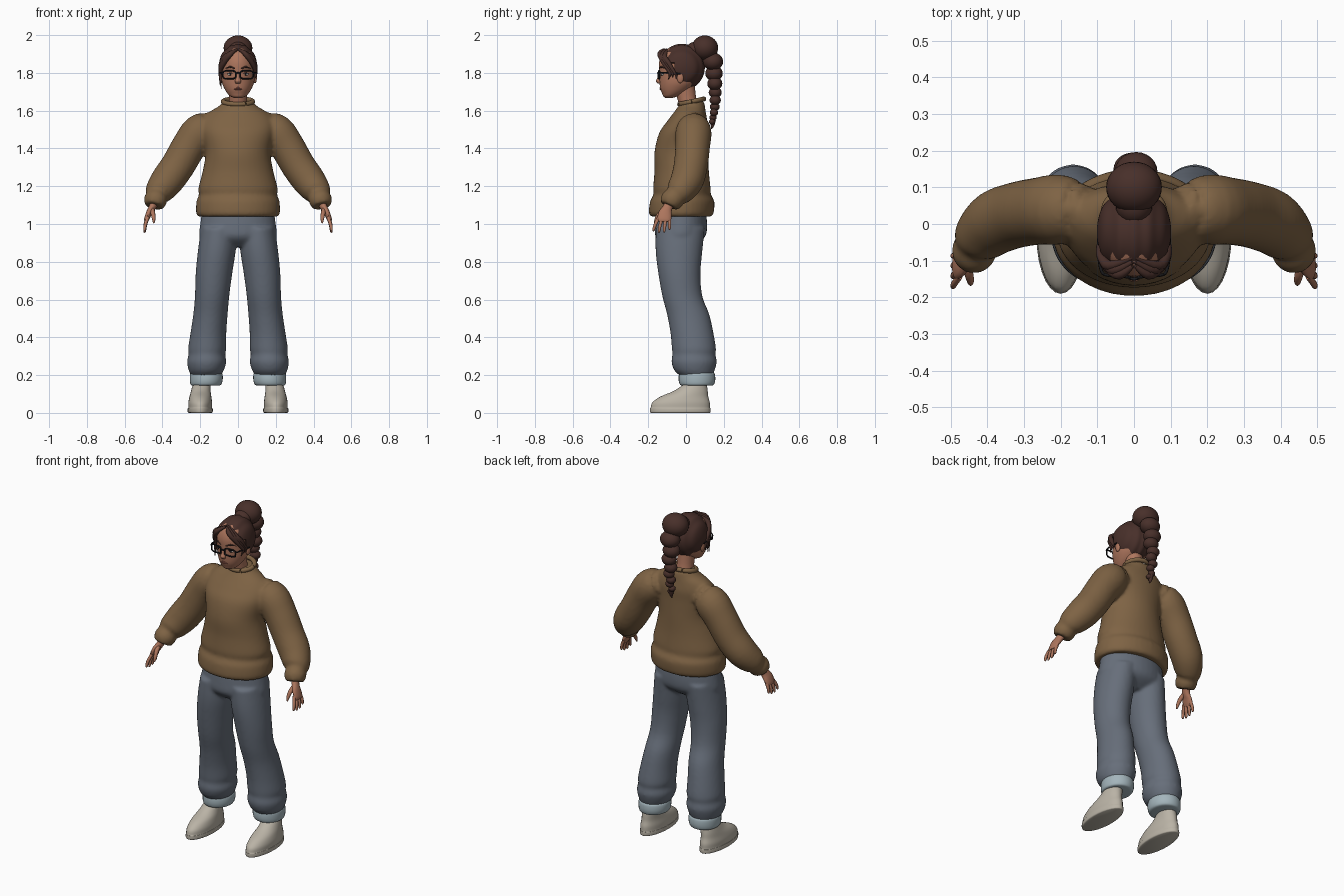
import bpy, bmesh, math
from mathutils import Vector

if "Cube" in bpy.data.objects:
    bpy.data.objects.remove(bpy.data.objects["Cube"])


def material(name, *rgb):
    m = bpy.data.materials.new(name)
    m.use_nodes = True
    m.diffuse_color = (*rgb, 1)
    m.node_tree.nodes["Principled BSDF"].inputs["Base Color"].default_value = (*rgb, 1)
    return m


SKIN = material("warm skin", .42, .18, .11)
LIP = material("lip rose", .32, .11, .08)
HAIR = material("dark brown hair", .065, .029, .023)
BLACK = material("black frame", .01, .01, .012)
WHITE = material("eye white", .6, .55, .5)
KNIT = material("brown knit", .21, .125, .058)
DENIM = material("grey blue denim", .135, .157, .195)
TURNUP = material("pale denim", .37, .46, .5)
CANVAS = material("cream canvas", .49, .45, .38)


def smooth_path(pts, steps):
    """Catmull-Rom interpolation of every value of the stations."""
    out, n = [], len(pts)
    for i in range(n - 1):
        a, b, c, d = (pts[max(0, min(n - 1, i + k))] for k in (-1, 0, 1, 2))
        for s in range(steps):
            t = s / steps
            out.append([q + .5 * t * (r - p + t * (2 * p - 5 * q + 4 * r - w + t * (3 * (q - r) + w - p)))
                        for p, q, r, w in zip(a, b, c, d)])
    return out + [list(pts[-1])]


def loft(bm, stations, flat=False, sides=28, steps=4, side=1):
    """Skin elliptical rings (x, y, z, rx, ry) along a path."""
    pts = smooth_path(stations, steps)
    rings = []
    for i, (x, y, z, rx, ry) in enumerate(pts):
        u, v = Vector((1, 0, 0)), Vector((0, 1, 0))
        if not flat:
            t = (Vector(pts[min(i + 1, len(pts) - 1)][:3]) - Vector(pts[max(i - 1, 0)][:3])).normalized()
            u = v if abs(t.x) > .9 else u
            u = (u - t * u.dot(t)).normalized()
            v = t.cross(u)
        ring = []
        for k in range(sides):
            a = math.tau * k / sides
            p = Vector((x, y, z)) + u * rx * math.cos(a) + v * ry * math.sin(a)
            ring.append(bm.verts.new((p.x * side, p.y, p.z)))
        rings.append(ring)
    for r0, r1 in zip(rings, rings[1:]):
        for k in range(sides):
            j = (k + 1) % sides
            bm.faces.new((r0[k], r0[j], r1[j], r1[k]))
    bm.faces.new(rings[0][::-1])
    bm.faces.new(rings[-1])


def tube(bm, points, radii, side=1, sides=10):
    loft(bm, [(*p, r, r) for p, r in zip(points, radii)], sides=sides, side=side)


def ball(bm, centre, radii, segs=24):
    for v in bmesh.ops.create_uvsphere(bm, u_segments=segs, v_segments=segs // 2, radius=1)["verts"]:
        v.co = Vector(centre) + Vector(c * r for c, r in zip(v.co, radii))


def finish(bm, name, mat, voxel=0):
    bmesh.ops.recalc_face_normals(bm, faces=bm.faces)
    me = bpy.data.meshes.new(name)
    bm.to_mesh(me)
    bm.free()
    me.shade_smooth()
    me.set_sharp_from_angle(angle=math.radians(50))
    me.materials.append(mat)
    ob = bpy.data.objects.new(name, me)
    bpy.context.collection.objects.link(ob)
    if voxel:
        rm = ob.modifiers.new("Blend", "REMESH")
        rm.mode, rm.voxel_size, rm.use_smooth_shade = "VOXEL", voxel, True
        sm = ob.modifiers.new("Soften", "SMOOTH")
        sm.factor, sm.iterations = .5, 6
    return ob


BOTH = ((1, "left"), (-1, "right"))

# Sweater: body with hem band, blended with puffed sleeves and cuffs
bm = bmesh.new()
body = [(1.04, -.025, .212, .163), (1.06, -.025, .222, .172), (1.12, -.02, .22, .17),
        (1.155, -.02, .207, .152), (1.19, -.022, .21, .152), (1.28, -.023, .187, .144),
        (1.38, -.025, .172, .142), (1.48, -.015, .19, .128), (1.54, .005, .19, .108),
        (1.59, .02, .155, .085), (1.625, .03, .10, .07), (1.65, .035, .08, .062)]
loft(bm, [(0, y, z, rx, ry) for z, y, rx, ry in body], flat=True, sides=40)
sleeve = [(.13, .04, 1.53), (.2, .04, 1.49), (.26, .035, 1.41), (.318, .025, 1.31), (.375, .005, 1.23),
          (.42, -.035, 1.17), (.43, -.055, 1.148), (.437, -.075, 1.125), (.444, -.09, 1.095)]
for s, _ in BOTH:
    tube(bm, sleeve, (.07, .095, .092, .09, .088, .074, .058, .062, .05), s, 28)
finish(bm, "sweater", KNIT, .01)

# Collar ribbing, higher at the nape
bm = bmesh.new()
ring = [math.tau * k / 24 for k in range(25)]
tube(bm, [(.078 * math.cos(a), .03 + .064 * math.sin(a), 1.648 + .014 * math.sin(a)) for a in ring], [.013] * 25)
finish(bm, "collar", KNIT)

# Trousers: hips blended with two baggy legs
bm = bmesh.new()
loft(bm, [(0, -.025, 1.1, .185, .125), (0, -.025, 1, .2, .137), (0, -.03, .93, .203, .13),
          (0, -.035, .88, .15, .07)], flat=True, sides=36)
leg = [(.1, -.03, .98, .095, .13), (.112, -.037, .86, .1, .124), (.127, -.035, .74, .097, .112),
       (.137, -.02, .62, .091, .106), (.146, .012, .52, .091, .112), (.157, .032, .42, .095, .114),
       (.163, .042, .34, .101, .117), (.165, .042, .31, .097, .114), (.166, .043, .27, .104, .12),
       (.168, .045, .225, .093, .107), (.17, .055, .195, .075, .085)]
for s, _ in BOTH:
    loft(bm, leg, flat=True, side=s, sides=32)
finish(bm, "trousers", DENIM, .009)

for s, label in BOTH:
    # Rolled trouser hem
    bm = bmesh.new()
    loft(bm, [(.168, .06, .215, .07, .08), (.168, .058, .208, .085, .094), (.168, .058, .175, .087, .097),
              (.17, .058, .15, .081, .09), (.172, .058, .144, .066, .075)], flat=True, side=s)
    finish(bm, label + "_trouser_cuff", TURNUP)

    # Ankle
    bm = bmesh.new()
    loft(bm, [(.19, .055, .1, .035, .045), (.18, .055, .2, .04, .045)], flat=True, side=s)
    finish(bm, label + "_ankle", SKIN)

    # Slip-on shoe: sole rim and upper
    bm = bmesh.new()
    loft(bm, [(.2, -.03, 0, .06, .155), (.2, -.03, .005, .066, .16), (.2, -.03, .024, .066, .16),
              (.2, -.03, .028, .063, .157), (.2, -.026, .055, .063, .152), (.199, -.01, .085, .058, .128),
              (.197, .024, .115, .052, .091), (.193, .045, .145, .048, .066), (.191, .052, .16, .044, .056)],
         flat=True, side=s)
    finish(bm, label + "_shoe", CANVAS)

    # Hand: palm, four spread fingers and thumb
    bm = bmesh.new()
    loft(bm, [(.44, -.08, 1.12, .022, .026), (.455, -.098, 1.085, .019, .026), (.472, -.11, 1.055, .016, .036),
              (.484, -.115, 1.025, .013, .036), (.488, -.116, 1.012, .008, .03)], side=s, sides=16)
    for i in range(4):
        y, drop = -.087 - .019 * i, (.045, .058, .06, .052)[i]
        tube(bm, [(.477, y, 1.035), (.49, y - .006 * i, 1.025 - drop / 2), (.494, y - .009 * i, 1.022 - drop),
                  (.492, y - .009 * i, 1.015 - drop)], (.009, .009, .007, .003), s)
    tube(bm, [(.456, -.11, 1.08), (.45, -.14, 1.055), (.446, -.158, 1.025), (.446, -.165, 1.005)],
         (.013, .012, .009, .004), s)
    finish(bm, label + "_hand", SKIN)

# Head, neck, nose and ears
bm = bmesh.new()
face = [(1.668, -.09, .022, .02), (1.676, -.082, .04, .038), (1.69, -.07, .055, .056), (1.715, -.055, .071, .081),
        (1.75, -.04, .085, .1), (1.8, -.03, .09, .112), (1.86, -.03, .09, .112), (1.91, -.03, .07, .09),
        (1.94, -.03, .03, .04)]
loft(bm, [(0, y, z, rx, ry) for z, y, rx, ry in face], flat=True, sides=36)
loft(bm, [(0, .025, 1.6, .055, .05), (0, .005, 1.66, .047, .05), (0, -.01, 1.75, .05, .055)], flat=True)
loft(bm, [(0, -.134, 1.8, .008, .008), (0, -.141, 1.775, .01, .01), (0, -.145, 1.757, .016, .014),
          (0, -.14, 1.745, .012, .01)], flat=True, sides=16)
for s, _ in BOTH:
    ball(bm, (s * .09, -.03, 1.775), (.01, .018, .03), 16)
finish(bm, "head", SKIN)

# Lips
bm = bmesh.new()
for dz in (0, .007):
    ball(bm, (0, -.13, 1.714 + dz), (.022 - dz, .01, .005), 16)
finish(bm, "lips", LIP)

# Eyes, brows and glasses
white, dark, brow, frame = (bmesh.new() for _ in range(4))
for s, _ in BOTH:
    ball(white, (s * .04, -.122, 1.792), (.015, .009, .007), 16)
    ball(dark, (s * .04, -.128, 1.792), (.007, .005, .0065), 12)
    tube(dark, [(s * x, y, z) for x, y, z in ((.024, -.135, 1.794), (.04, -.132, 1.8), (.057, -.12, 1.795))],
         (.001, .003, .001))
    tube(brow, [(s * x, y, z) for x, y, z in ((.015, -.14, 1.822), (.042, -.13, 1.832), (.068, -.107, 1.822))],
         (.003, .005, .001))
    rim = []
    for a in ring:
        c, d = math.cos(a), math.sin(a)
        rim.append((.046 + .034 * math.copysign(abs(c) ** .5, c), -.146 + .008 * (c + 1) / 2,
                    1.79 + .021 * math.copysign(abs(d) ** .5, d)))
    tube(frame, rim, [.0042] * 25, s, 8)
    tube(frame, [(.08, -.139, 1.8), (.09, -.125, 1.801), (.097, -.08, 1.8), (.097, -.03, 1.795)], [.0042] * 4, s, 8)
tube(frame, [(-.014, -.147, 1.796), (0, -.15, 1.8), (.014, -.147, 1.796)], [.0042] * 3)
finish(white, "eyes", WHITE)
finish(dark, "pupils", BLACK)
finish(brow, "eyebrows", HAIR)
finish(frame, "glasses", BLACK)

# Swept-back hair cap, grooved, tucked under the skin around the face
bm = bmesh.new()
bmesh.ops.create_uvsphere(bm, u_segments=96, v_segments=64, radius=1)
centre = Vector((0, -.022, 1.83))
for v in bm.verts:
    p = Vector((v.co.x * .103, v.co.y * .12, v.co.z * .122))
    w = p + centre
    groove = 1 + .014 * math.cos(w.x * 150)
    open_face = w.y < -.062 and w.z < 1.905 - .6 * abs(w.x)
    v.co = centre + p * (.78 if open_face else groove)
finish(bm, "hair_cap", HAIR)

# Loose locks framing the face
bm = bmesh.new()
for s, tip in ((1, 1.765), (-1, 1.715)):
    for k in range(3):
        o = .012 * k
        tube(bm, [(s * .004, -.115 + o, 1.925), (s * (.04 + o), -.138 + o, 1.9 - o / 2),
                  (s * (.076 + o / 2), -.115 + o, 1.85), (s * .094, -.085 + o, 1.8),
                  (s * (.088 + o / 3), -.095 + 2 * o, tip + o)], (.006, .014, .013, .009, .001))
finish(bm, "hair_locks", HAIR)

# High bun and bubbled ponytail, shrinking to a tip
bm = bmesh.new()
ball(bm, (0, .1, 1.932), (.076, .07, .066), 32)
ball(bm, (0, .05, 1.92), (.05, .05, .045))
z, r = 1.86, .058
for i in range(9):
    sway = .006 * (-1) ** i
    ball(bm, (sway, .143 + .012 * math.sin(i * .45), z), (r, r * .92, r * .82))
    z -= r * 1.08
    r *= .865
tube(bm, [(0, .145, z + .03), (0, .14, z), (0, .135, z - .02)], (.014, .01, .001))
finish(bm, "ponytail", HAIR)
